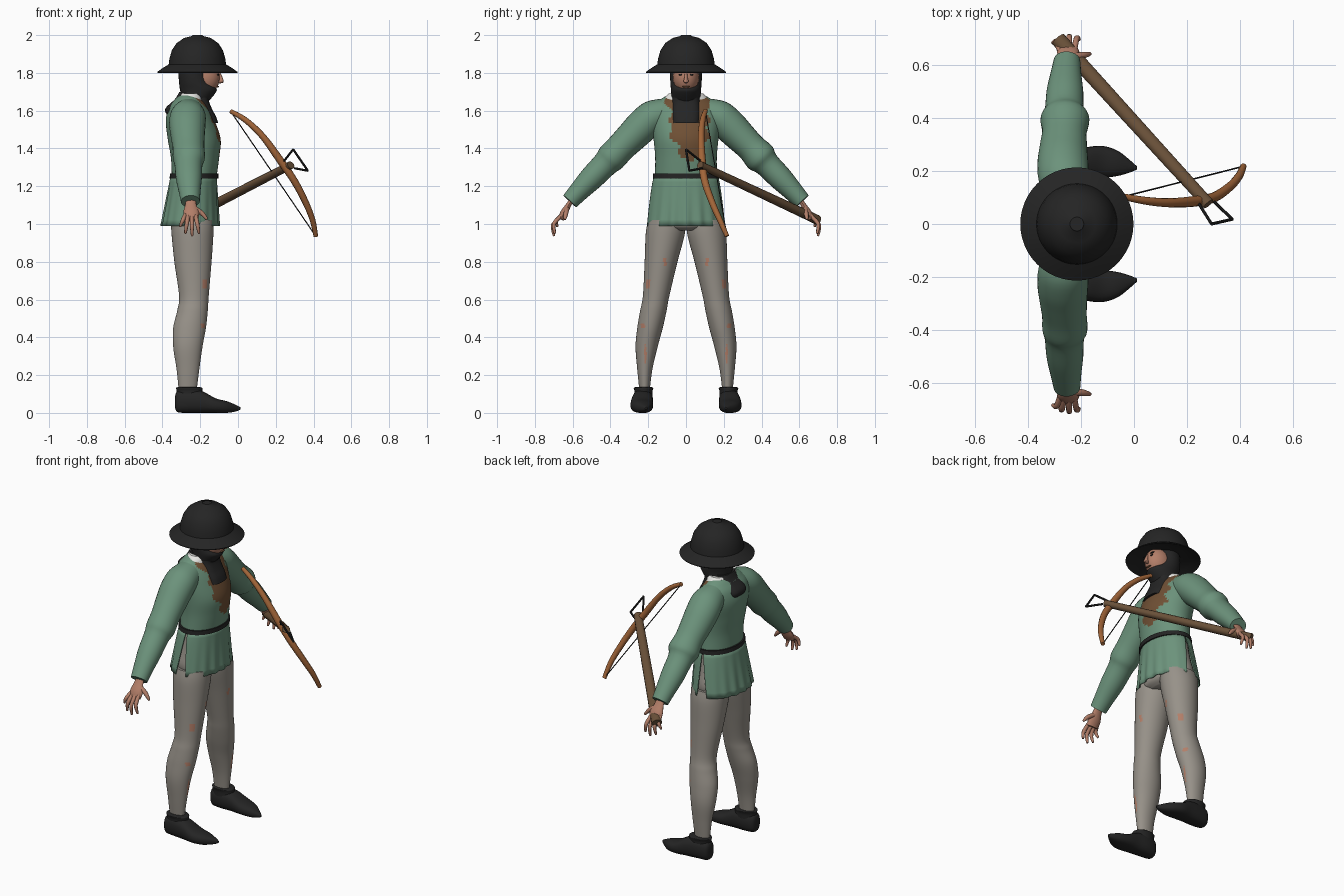
import bpy, bmesh, math
from mathutils import Vector as V

if "Cube" in bpy.data.objects:
    bpy.data.objects.remove(bpy.data.objects["Cube"])


def material(name, rgb):
    m = bpy.data.materials.new(name)
    m.diffuse_color = (*rgb, 1)
    m.use_nodes = True
    m.node_tree.nodes["Principled BSDF"].inputs["Base Color"].default_value = m.diffuse_color
    return m


GREEN = material("green cloth", (.15, .29, .20))
GREY = material("grey hose", (.31, .285, .25))
BLACK = material("black", (.018, .018, .018))
SKIN = material("skin", (.45, .21, .14))
BROWN = material("brown leather", (.16, .08, .035))
BOW = material("orange wood", (.36, .13, .04))
STOCK = material("dark wood", (.14, .08, .04))
LINEN = material("white linen", (.85, .85, .82))


def finish(name, bm, mat):
    bmesh.ops.recalc_face_normals(bm, faces=bm.faces[:])
    me = bpy.data.meshes.new(name)
    bm.to_mesh(me)
    bm.free()
    ob = bpy.data.objects.new(name, me)
    bpy.context.collection.objects.link(ob)
    me.materials.append(mat)
    return ob


def spline(rows, sub):
    """Smooth interpolation through rows of numbers."""
    out, n = [], len(rows)
    for i in range(n - 1):
        p0, p1, p2, p3 = (rows[min(max(i + k, 0), n - 1)] for k in (-1, 0, 1, 2))
        for s in range(sub):
            t = s / sub
            out.append([.5 * (2 * b + (c - a) * t + (2 * a - 5 * b + 4 * c - d) * t * t
                              + (3 * b - a - 3 * c + d) * t ** 3)
                        for a, b, c, d in zip(p0, p1, p2, p3)])
    return out + [list(rows[-1])]


def loft(name, rings, mat, seg=24, sub=4, pw=1.0):
    """Skin through elliptical rings given as centre, half axis u, half axis v."""
    bm, prev = bmesh.new(), None
    rows = spline([(*c, *u, *v) for c, u, v in rings], sub)
    for k, r in enumerate(rows):
        c, u, v = V(r[:3]), V(r[3:6]), V(r[6:])
        ring = []
        for i in range(seg):
            a = 2 * math.pi * i / seg
            ca, sa = math.cos(a), math.sin(a)
            ring.append(bm.verts.new(c + u * math.copysign(abs(ca) ** pw, ca)
                                     + v * math.copysign(abs(sa) ** pw, sa)))
        if prev:
            for i in range(seg):
                j = (i + 1) % seg
                bm.faces.new((prev[i], prev[j], ring[j], ring[i]))
        if k in (0, len(rows) - 1):
            bm.faces.new(ring)
        prev = ring
    return finish(name, bm, mat)


def level(z, x0, x1, ry, y=0):
    return V(((x0 + x1) / 2, y, z)), V(((x1 - x0) / 2, 0, 0)), V((0, ry, 0))


def tube(name, pts, radii, mat, seg=10, sub=3, flat=1.0):
    """Round rod along a path; flat scales the second half axis."""
    pts, rings = [V(p) for p in pts], []
    for i, p in enumerate(pts):
        d = (pts[min(i + 1, len(pts) - 1)] - pts[max(i - 1, 0)]).normalized()
        u = (V((1, 0, 0)) - d * d.x).normalized()
        rings.append((p, u * radii[i], d.cross(u) * radii[i] * flat))
    return loft(name, rings, mat, seg, sub)


def ball(name, c, r, mat):
    bm = bmesh.new()
    bmesh.ops.create_uvsphere(bm, u_segments=20, v_segments=14, radius=1)
    for v in bm.verts:
        v.co = V((v.co.x * r[0] + c[0], v.co.y * r[1] + c[1], v.co.z * r[2] + c[2]))
    return finish(name, bm, mat)


# Brimmed helmet
lathe = [(.001, 2.0), (.026, 2.0), (.03, 1.995), (.07, 1.985), (.11, 1.958), (.135, 1.92), (.148, 1.875),
         (.152, 1.845), (.18, 1.828), (.213, 1.805), (.211, 1.80), (.17, 1.818), (.12, 1.835), (.001, 1.84)]
loft("helmet", [level(z, -.215 - r, -.215 + r, r) for r, z in lathe], BLACK, 48, 1)

# Head, face and hood with front bib and back drape
ball("face", (-.18, 0, 1.775), (.084, .069, .09), SKIN)
tube("nose", [(-.10, 0, 1.80), (-.09, 0, 1.77), (-.088, 0, 1.757), (-.105, 0, 1.75)],
     [.006, .010, .014, .006], SKIN)
ball("mouth", (-.106, 0, 1.727), (.006, .022, .004), BROWN)
for s in (1, -1):
    ball("eye", (-.106, s * .028, 1.79), (.005, .012, .005), BLACK)
    ball("brow", (-.109, s * .029, 1.806), (.006, .019, .004), BLACK)
loft("hood", [level(1.86, -.31, -.15, .08), level(1.80, -.315, -.155, .084), level(1.75, -.312, -.14, .083),
              level(1.715, -.308, -.113, .08), level(1.69, -.305, -.122, .078),
              level(1.65, -.315, -.155, .076)], BLACK, 32)
loft("hood_bib", [level(1.70, -.31, -.14, .07), level(1.66, -.335, -.155, .075),
                  level(1.61, -.385, -.138, .084), level(1.57, -.37, -.117, .084),
                  level(1.535, -.33, -.105, .08)], BLACK, 32, 4, .6)
loft("shirt_collar", [level(1.64, -.33, -.18, .13), level(1.67, -.32, -.18, .112),
                      level(1.692, -.31, -.19, .09)], LINEN, 32)

# Tunic body with torn leather showing on the chest
torso = loft("tunic_body", [level(1.24, -.35, -.115, .165), level(1.35, -.355, -.10, .163),
                            level(1.45, -.372, -.092, .172), level(1.55, -.382, -.125, .185),
                            level(1.62, -.365, -.158, .175), level(1.66, -.335, -.185, .135),
                            level(1.68, -.315, -.205, .10)], GREEN, 72, 6)
torso.data.materials.append(BROWN)
for f in torso.data.polygons:
    c = f.center
    half = min(.10, max(0, (c.z - 1.30) * .62)) + .012 * math.sin(c.z * 70) + max(0, c.z - 1.6) * .5
    if c.x > -.23 and c.z > 1.31 and abs(c.y - .02) < half:
        f.material_index = 1

# Belt
loft("belt", [level(1.242, -.362, -.104, .176), level(1.268, -.36, -.104, .174)], BLACK, 40, 1)

# Pleated skirt: front and back panels with side slits
for part, turn in (("skirt_front", 0), ("skirt_back", math.pi)):
    bm, rows = bmesh.new(), []
    for j in range(9):
        t = j / 8
        spread = math.pi / 2 - math.radians(2 + 11 * t)
        row = []
        for i in range(61):
            a = spread * (i / 30 - 1)
            k = 1 + .035 * t * math.cos(a * 18) * math.cos(a) ** 2
            b = a + turn
            rx, ry = .122 + .031 * t, .17 + .042 * t ** .8
            row.append(bm.verts.new((-.235 - .018 * t + rx * k * math.cos(b), ry * k * math.sin(b),
                                     1.255 - .265 * t)))
        rows.append(row)
    for p, q in zip(rows, rows[1:]):
        for i in range(60):
            bm.faces.new((p[i], p[i + 1], q[i + 1], q[i]))
    ob = finish(part, bm, GREEN)
    ob.modifiers.new("cloth", 'SOLIDIFY').thickness = .006

# Hips under the skirt
loft("hips", [level(1.23, -.335, -.125, .155), level(1.12, -.35, -.125, .172), level(1.04, -.365, -.125, .188),
              level(.99, -.35, -.13, .17), level(.965, -.31, -.16, .10)], GREY, 32)

# Small tears in the hose: y, z, half width, half height
tears = [(.112, .805, .009, .025), (.105, .79, .005, .035), (.215, .31, .006, .05), (.228, .46, .012, .015),
         (.20, .68, .012, .02)]
for s in (1, -1):
    side = "left" if s > 0 else "right"

    def lev(z, x0, x1, inner, outer):
        return level(z, x0, x1, (outer - inner) / 2, s * (inner + outer) / 2)

    # Leg
    leg = loft(side + "_leg", [lev(1.02, -.355, -.13, .01, .20), lev(.95, -.352, -.13, .006, .213),
                               lev(.80, -.337, -.14, .045, .219), lev(.62, -.312, -.155, .088, .228),
                               lev(.54, -.322, -.16, .103, .243), lev(.45, -.343, -.17, .123, .258),
                               lev(.35, -.343, -.188, .15, .267), lev(.23, -.325, -.205, .178, .258),
                               lev(.11, -.313, -.22, .193, .246)], GREY, 64, 8)
    leg.data.materials.append(SKIN)
    for f in leg.data.polygons:
        c = f.center
        if c.x > -.25 and any(((s * c.y - y) / w) ** 2 + ((c.z - z) / h) ** 2 < 1 for y, z, w, h in tears):
            f.material_index = 1

    # Pointed shoe: x, side position, half width, low, high
    shoe = [(-.334, .228, .012, .03, .085), (-.32, .228, .04, .004, .115), (-.26, .228, .053, 0, .125),
            (-.19, .232, .056, 0, .115), (-.12, .234, .06, 0, .078), (-.06, .228, .047, 0, .062),
            (-.01, .216, .02, .008, .042), (.012, .211, .005, .018, .03)]
    loft(side + "_shoe", [(V((x, s * y, (a + b) / 2)), V((0, w, 0)), V((0, 0, (b - a) / 2)))
                          for x, y, w, a, b in shoe], BLACK, 20, 4, .8)
    loft(side + "_shoe_cuff", [level(.07, -.325, -.185, .048, s * .225), level(.115, -.325, -.188, .048, s * .225),
                               level(.132, -.328, -.188, .052, s * .225),
                               level(.136, -.32, -.20, .045, s * .225)], BLACK, 24)

    # Sleeve with a gathered elbow
    puff = .010 if s > 0 else .003
    tube(side + "_sleeve", [(-.26, s * .09, 1.60), (-.265, s * .17, 1.57), (-.268, s * .225, 1.525),
                            (-.266, s * .285, 1.465), (-.262, s * .345, 1.405), (-.26, s * .395, 1.352),
                            (-.262, s * .43, 1.315), (-.26, s * .50, 1.243), (-.256, s * .565, 1.175),
                            (-.252, s * .615, 1.12)],
         [.075, .094, .096, .09, .084, .082 + puff, .074, .069, .058, .05], GREEN, 28, 4, .93)

    # Hand: palm, four fingers and a thumb
    tube(side + "_palm", [(-.25, s * .60, 1.135), (-.25, s * .622, 1.10), (-.248, s * .645, 1.06),
                          (-.247, s * .662, 1.025)], [.026, .03, .042, .036], SKIN, 14, 4, .48)
    for x, y, z in ((-.305, .682, .99), (-.278, .694, .955), (-.243, .70, .942), (-.207, .695, .955)):
        k = -.247 + (x + .247) * .55
        tube(side + "_finger", [(k, s * .652, 1.05), ((k + x) / 2, s * (y + .004), (1.05 + z) / 2),
                                (x, s * y, z), (x, s * (y - .002), z - .006)],
             [.011, .011, .007, .003], SKIN)
    tube(side + "_thumb", [(-.235, s * .63, 1.085), (-.195, s * .635, 1.06), (-.168, s * .64, 1.03),
                           (-.165, s * .641, 1.022)], [.014, .013, .008, .003], SKIN)

# Crossbow: stock, bow, string and foot stirrup
tail, nose = V((-.285, .695, 1.022)), V((.28, .075, 1.312))
tube("crossbow_stock", [tail, nose], [.03, .024], STOCK, 12, 1, .85)
path = [(-.04, .103, 1.598), (.04, .088, 1.55), (.13, .08, 1.465), (.225, .085, 1.335),
        (.30, .10, 1.225), (.36, .14, 1.11), (.395, .18, 1.02), (.412, .217, .935)]
tube("crossbow_bow", path, [.012, .015, .017, .02, .019, .017, .015, .012], BOW, 12, 4)
tube("crossbow_string", [path[0], path[-1]], [.003, .003], BLACK, 6, 1)
loop = [(.245, .075, 1.335), (.292, 0, 1.395), (.37, .018, 1.282), (.30, .085, 1.295)]
for a, b in zip(loop, loop[1:]):
    tube("crossbow_stirrup", [a, b], [.006, .006], BLACK, 8, 1)

# Smooth shading with sharp edges kept
for ob in bpy.context.scene.objects:
    ob.select_set(True)
    bpy.context.view_layer.objects.active = ob
bpy.ops.object.shade_smooth_by_angle(angle=math.radians(40))
